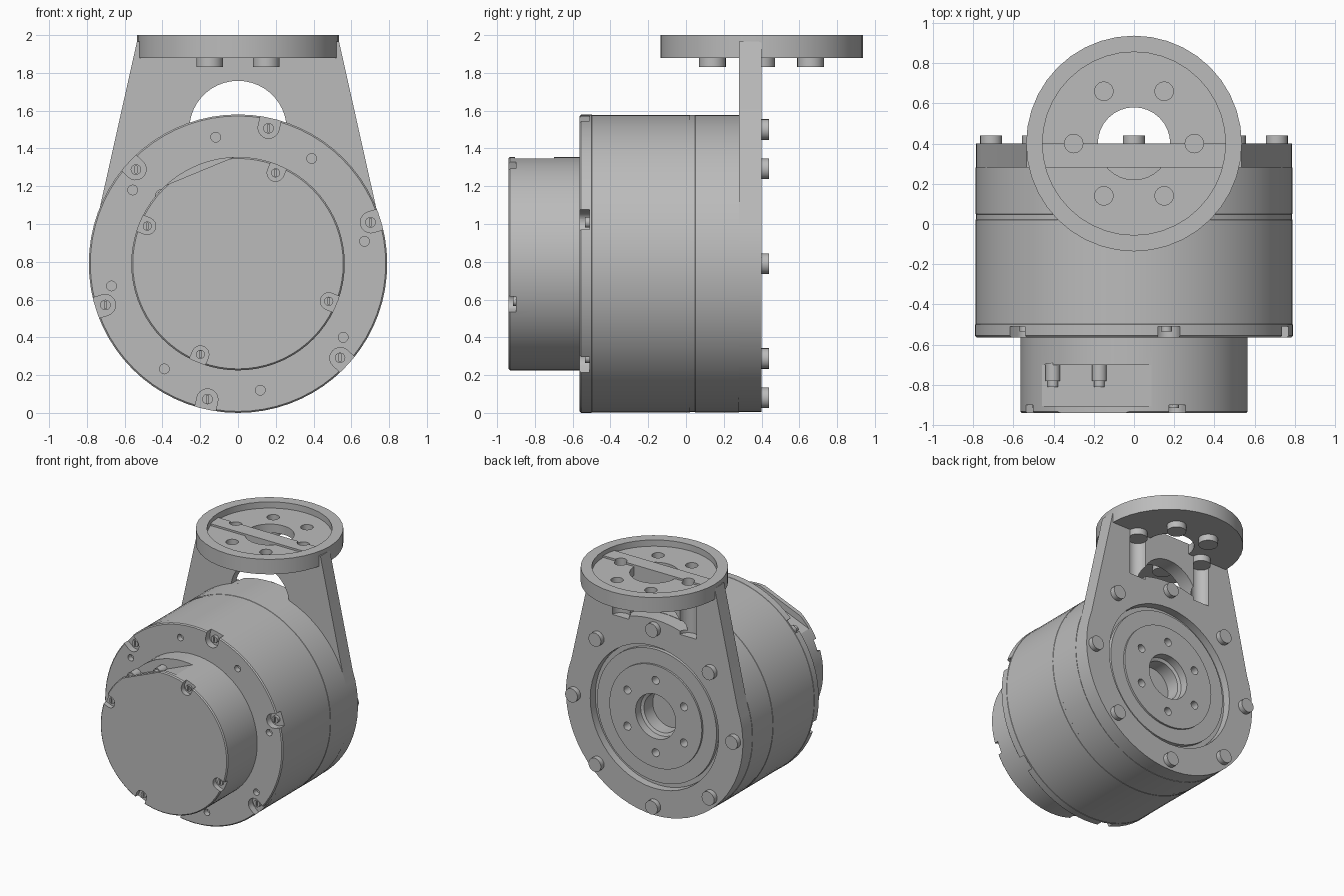
import bpy, bmesh, math
from mathutils import Matrix

if "Cube" in bpy.data.objects:
    bpy.data.objects.remove(bpy.data.objects["Cube"])

CZ = 0.79          # height of the motor axis
R = 0.79           # motor radius

grey = bpy.data.materials.new("mid grey")
grey.use_nodes = True
grey.diffuse_color = (0.5, 0.5, 0.5, 1)
grey.node_tree.nodes["Principled BSDF"].inputs["Base Color"].default_value = (0.5, 0.5, 0.5, 1)


def polar(r, deg, cu=0.0, cv=CZ):
    a = math.radians(deg)
    return cu + r * math.cos(a), cv + r * math.sin(a)


def circle(cu, cv, r, n=16):
    return [polar(r, 360 * i / n, cu, cv) for i in range(n)]


def around(count, r, start, cu=0.0, cv=CZ):
    return [polar(r, start + 360 * i / count, cu, cv) for i in range(count)]


def prism(bm, pts, lo, hi, axis="Y"):
    """Extrude a flat outline along y (outline in x, z) or z (outline in x, y)."""
    place = (lambda p, h: (p[0], h, p[1])) if axis == "Y" else (lambda p, h: (p[0], p[1], h))
    a = [bm.verts.new(place(p, lo)) for p in pts]
    b = [bm.verts.new(place(p, hi)) for p in pts]
    bm.faces.new(a)
    bm.faces.new(b[::-1])
    for i in range(len(pts)):
        j = (i + 1) % len(pts)
        bm.faces.new((a[j], a[i], b[i], b[j]))


def turned(deg, pts):
    """Move an outline drawn along +x to the given angle about the motor axis."""
    c, s = math.cos(math.radians(deg)), math.sin(math.radians(deg))
    return [(c * u - s * v, CZ + s * u + c * v) for u, v in pts]


def notch(deg, r, w):
    """U-shaped outline, round inside and open towards the rim."""
    arc = [polar(w, 90 + 18 * i, r, 0) for i in range(11)]
    return turned(deg, arc + [(r + 0.15, -w), (r + 0.15, w)])


def finish(name, bm):
    bmesh.ops.recalc_face_normals(bm, faces=bm.faces)
    mesh = bpy.data.meshes.new(name)
    bm.to_mesh(mesh)
    bm.free()
    ob = bpy.data.objects.new(name, mesh)
    bpy.context.collection.objects.link(ob)
    mesh.materials.append(grey)
    return ob


def lathe(name, profile, steps=72):
    """Spin (radius, y) points about the motor axis."""
    bm = bmesh.new()
    vs = [bm.verts.new((r, y, 0)) for r, y in profile]
    es = [bm.edges.new(p) for p in zip(vs, vs[1:])]
    bmesh.ops.spin(bm, geom=vs + es, axis=(0, 1, 0), cent=(0, 0, 0),
                   angle=math.tau, steps=steps)
    bmesh.ops.remove_doubles(bm, verts=bm.verts, dist=1e-4)
    bmesh.ops.transform(bm, matrix=Matrix.Translation((0, 0, CZ)), verts=bm.verts)
    return finish(name, bm)


def select(ob):
    bpy.ops.object.select_all(action="DESELECT")
    ob.select_set(True)
    bpy.context.view_layer.objects.active = ob


def cut(ob, bm):
    cutter = finish("cutter", bm)
    cutter.hide_render = True
    mod = ob.modifiers.new("cut", "BOOLEAN")
    mod.operation, mod.solver, mod.object = "DIFFERENCE", "EXACT", cutter
    select(ob)
    bpy.ops.object.modifier_apply(modifier=mod.name)
    bpy.data.objects.remove(cutter)


def smooth(ob):
    select(ob)
    bpy.ops.object.shade_smooth_by_angle(angle=math.radians(28))


# Motor housing with faint seams, stepped output face and blind bore
housing = lathe("motor_housing", [
    (0, -0.563), (R - 0.008, -0.563), (R, -0.555), (R, -0.5), (R - 0.002, -0.498),
    (R - 0.002, 0.02), (R - 0.004, 0.022), (R - 0.004, 0.048), (R - 0.002, 0.05),
    (R - 0.002, 0.28), (0.567, 0.28), (0.567, 0.34), (0.53, 0.34), (0.53, 0.37),
    (0.41, 0.37), (0.41, 0.385), (0.178, 0.385), (0.178, 0.32), (0.155, 0.31),
    (0.155, 0.2), (0, 0.2)])
bm = bmesh.new()
for k in range(6):
    prism(bm, notch(17.3 + 60 * k, 0.737, 0.056), -0.6, -0.51)
for u, v in around(8, 0.68, 10):
    prism(bm, circle(u, v, 0.026), -0.6, -0.52)
for u, v in around(6, 0.29, 90):
    prism(bm, circle(u, v, 0.032), 0.31, 0.45)
cut(housing, bm)
smooth(housing)

# Smaller end cap with corner notches and a flat connector pocket
cap = lathe("end_cap", [(0, -0.94), (0.557, -0.94), (0.565, -0.932), (0.565, -0.55), (0, -0.55)])
bm = bmesh.new()
for k in range(4):
    prism(bm, notch(67.5 + 90 * k, 0.52, 0.045), -1, -0.9)
cut(cap, bm)
for depth, lo, hi in ((0.53, -1, -0.89), (0.482, -0.905, -0.7)):
    bm = bmesh.new()
    prism(bm, turned(112.5, [(depth, -0.32), (0.7, -0.32), (0.7, 0.32), (depth, 0.32)]), lo, hi)
    cut(cap, bm)
smooth(cap)

# Two little connector screws in the pocket
bm = bmesh.new()
for side in (0.235, -0.015):
    u, v = turned(112.5, [(0.485, side)])[0]
    prism(bm, circle(u, v, 0.037), -0.78, -0.69)
    prism(bm, circle(u, v, 0.027), -0.81, -0.78)
smooth(finish("connector_screws", bm))


# Slotted screws sunk in the notches
def screws(name, spots, lo, hi, r):
    bm = bmesh.new()
    for u, v in spots:
        prism(bm, circle(u, v, r), lo, hi)
    ob = finish(name, bm)
    bm = bmesh.new()
    for u, v in spots:
        prism(bm, [(u - r * 0.2, v - r * 0.7), (u + r * 0.2, v - r * 0.7),
                   (u + r * 0.2, v + r * 0.7), (u - r * 0.2, v + r * 0.7)], lo - 0.02, lo + 0.01)
    cut(ob, bm)
    smooth(ob)


screws("housing_screws", around(6, 0.735, 17.3), -0.535, -0.5, 0.028)
screws("cap_screws", around(4, 0.52, 67.5), -0.915, -0.89, 0.024)

# Upright bracket: ring around the motor tapering up to the flange
bm = bmesh.new()
arc = [polar(R - 0.005, 160 + 220 * i / 40) for i in range(41)]
prism(bm, [(0.535, 1.965), (-0.535, 1.965)] + arc, 0.28, 0.4)
bracket = finish("bracket_plate", bm)
bm = bmesh.new()
prism(bm, circle(0, CZ, 0.57, 48), 0.2, 0.5)
cut(bracket, bm)
# Arched window closed below by the ring edge
bm = bmesh.new()
sill = [polar(R - 0.005, 109 - 38 * i / 12) for i in range(13)]
top = [polar(0.258, 9 + 162 * i / 20, 0, 1.5) for i in range(21)]
prism(bm, sill + top, 0.2, 0.5)
cut(bracket, bm)
# Half-round clearance for the two flange bolts that sit against the plate
for r, lo, hi in ((0.073, 1.515, 1.88), (0.046, 1.86, 2.1)):
    bm = bmesh.new()
    for s in (-0.3, 0.3):
        prism(bm, circle(s, 0.4, r, 24), lo, hi, "Z")
    cut(bracket, bm)
smooth(bracket)

# Bolts holding the bracket ring
bm = bmesh.new()
for u, v in around(8, 0.71, 0):
    prism(bm, circle(u, v, 0.055, 20), 0.38, 0.44)
smooth(finish("bracket_bolts", bm))

# Round top flange with a recessed face, bore and bolt circle
bm = bmesh.new()
prism(bm, circle(0, 0.4, 0.536, 40), 1.88, 2.0, "Z")
flange = finish("top_flange", bm)
bm = bmesh.new()
prism(bm, circle(0, 0.4, 0.455, 40), 1.95, 2.1, "Z")
cut(flange, bm)
bm = bmesh.new()
prism(bm, circle(0, 0.4, 0.18, 32), 1.8, 2.1, "Z")
for u, v in around(6, 0.3, 0, 0, 0.4):
    prism(bm, circle(u, v, 0.046, 24), 1.8, 2.1, "Z")
cut(flange, bm)
smooth(flange)

# Bolt heads under the flange
bm = bmesh.new()
for u, v in around(6, 0.3, 0, 0, 0.4):
    prism(bm, circle(u, v, 0.071, 24), 1.83, 1.88, "Z")
smooth(finish("flange_bolts", bm))
